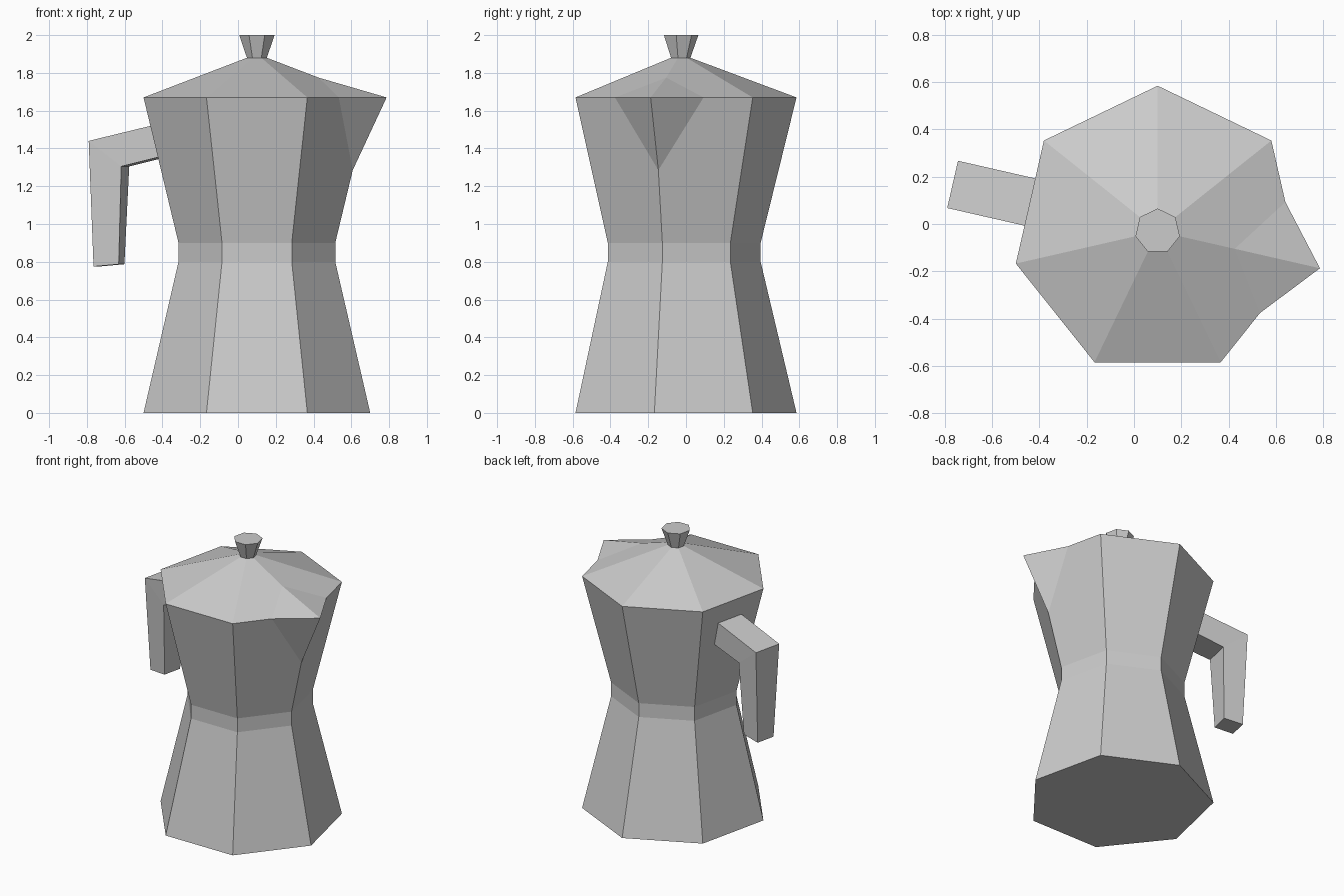
import bpy, bmesh
from math import sin, cos, pi, radians
from mathutils import Vector, Matrix

if "Cube" in bpy.data.objects:
    bpy.data.objects.remove(bpy.data.objects["Cube"])

SIDES = 7
CENTRE = Vector((0.1, -0.0305, 0))


def finish(bm, name):
    bmesh.ops.recalc_face_normals(bm, faces=bm.faces)
    mesh = bpy.data.meshes.new(name)
    bm.to_mesh(mesh)
    bm.free()
    obj = bpy.data.objects.new(name, mesh)
    bpy.context.collection.objects.link(obj)
    return obj


def loft(bm, profile):
    """Seven-sided rings from (radius, z) pairs, with walls between them."""
    rings = []
    for r, z in profile:
        angles = [pi / 2 + 2 * pi * i / SIDES for i in range(SIDES)]
        rings.append([bm.verts.new(CENTRE + Vector((r * cos(a), r * sin(a), z))) for a in angles])
    for lo, hi in zip(rings, rings[1:]):
        for i in range(SIDES):
            j = (i + 1) % SIDES
            bm.faces.new((lo[i], lo[j], hi[j], hi[i]))
    return rings


# Pot: base, waist, upper chamber and sloping lid
bm = bmesh.new()
rings = loft(bm, [(0.6155, 0), (0.4256, 0.8), (0.4256, 0.9), (0.6155, 1.67), (0.054, 1.88)])
bm.faces.new(rings[0])

# Spout: cut the rim corner off at its edge midpoints, then pull it outward
corner = max(rings[3], key=lambda v: v.co.x)
mids = [bmesh.utils.edge_split(e, corner, 0.5)[1] for e in list(corner.link_edges)]
for face in list(corner.link_faces):
    a, b = [v for v in face.verts if v in mids]
    bmesh.utils.face_split(face, a, b)
out = (corner.co - CENTRE) * Vector((1, 1, 0)).to_3d().length / 2 ** 0.5
out.z = 0
corner.co += out.normalized() * 0.089
finish(bm, "pot_body")

# Lid knob
bm = bmesh.new()
rings = loft(bm, [(0.054, 1.88), (0.096, 2.0)])
bm.faces.new(rings[1])
finish(bm, "lid_knob")

# Handle: stations of (outer u, z), (inner u, z), half widths
stations = [
    ((0.51, 1.53), (0.475, 1.363), 0.1025, 0.1025),
    ((0.89, 1.44), (0.715, 1.305), 0.1025, 0.095),
    ((0.871, 0.775), (0.735, 0.787), 0.07, 0.068),
]
bm = bmesh.new()
loops = []
for (uo, zo), (ui, zi), wo, wi in stations:
    pts = [(uo, -wo, zo), (uo, wo, zo), (ui, wi, zi), (ui, -wi, zi)]
    loops.append([bm.verts.new(p) for p in pts])
for lo, hi in zip(loops, loops[1:]):
    for i in range(4):
        j = (i + 1) % 4
        bm.faces.new((lo[i], lo[j], hi[j], hi[i]))
bm.faces.new(loops[0])
bm.faces.new(loops[-1])
turn = Matrix.Translation(CENTRE) @ Matrix.Rotation(pi - pi / 14 + radians(0), 4, 'Z')
bmesh.ops.transform(bm, matrix=turn, verts=bm.verts)
finish(bm, "handle")
